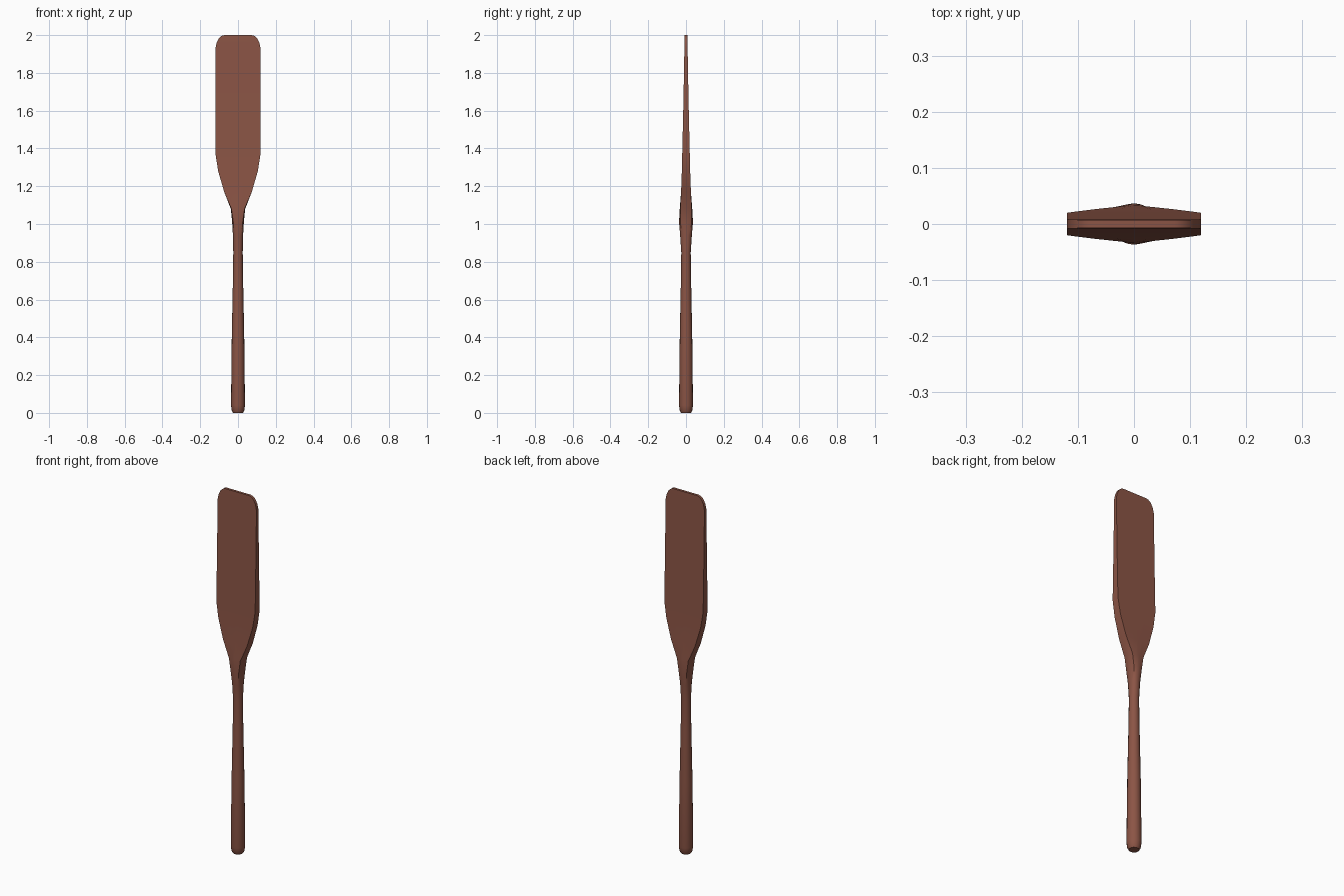
import bpy, bmesh, math

if "Cube" in bpy.data.objects:
    bpy.data.objects.remove(bpy.data.objects["Cube"])

# stations along the paddle: z, half width, half thickness, squareness (0 round, 1 rectangular)
STATIONS = [
    (0.00, 0.026, 0.026, 0), (0.012, 0.033, 0.033, 0), (0.04, 0.037, 0.037, 0),
    (0.40, 0.033, 0.033, 0), (0.70, 0.027, 0.027, 0), (0.85, 0.025, 0.025, 0),
    (0.94, 0.027, 0.031, 0.1), (1.01, 0.031, 0.037, 0.3), (1.08, 0.038, 0.033, 0.7),
    (1.17, 0.073, 0.026, 1), (1.28, 0.105, 0.022, 1), (1.37, 0.119, 0.020, 1),
    (1.65, 0.119, 0.0135, 1), (1.93, 0.119, 0.0085, 1), (1.96, 0.113, 0.008, 1),
    (1.985, 0.100, 0.0075, 1), (1.997, 0.085, 0.007, 1), (2.00, 0.072, 0.007, 1),
]
SIDES = 16

bm = bmesh.new()
rings = []
for z, w, t, sq in STATIONS:
    ring = []
    for i in range(SIDES):
        a = 2 * math.pi * i / SIDES
        c, s = math.cos(a), math.sin(a)
        k = 1 - sq + sq / max(abs(c), abs(s))
        ring.append(bm.verts.new((w * c * k, t * s * k, z)))
    rings.append(ring)

# skin the handle, neck and blade
for lo, hi in zip(rings, rings[1:]):
    for i in range(SIDES):
        j = (i + 1) % SIDES
        bm.faces.new((lo[i], lo[j], hi[j], hi[i]))
bm.faces.new(rings[0][::-1])
bm.faces.new(rings[-1])
bmesh.ops.recalc_face_normals(bm, faces=bm.faces[:])

mesh = bpy.data.meshes.new("paddle")
bm.to_mesh(mesh)
bm.free()
paddle = bpy.data.objects.new("paddle", mesh)
bpy.context.collection.objects.link(paddle)

# brown wood
wood = bpy.data.materials.new("wood")
wood.diffuse_color = (0.26, 0.09, 0.06, 1)
wood.use_nodes = True
wood.node_tree.nodes["Principled BSDF"].inputs["Base Color"].default_value = wood.diffuse_color
mesh.materials.append(wood)

bpy.context.view_layer.objects.active = paddle
paddle.select_set(True)
bpy.ops.object.shade_smooth_by_angle(angle=math.radians(35))
